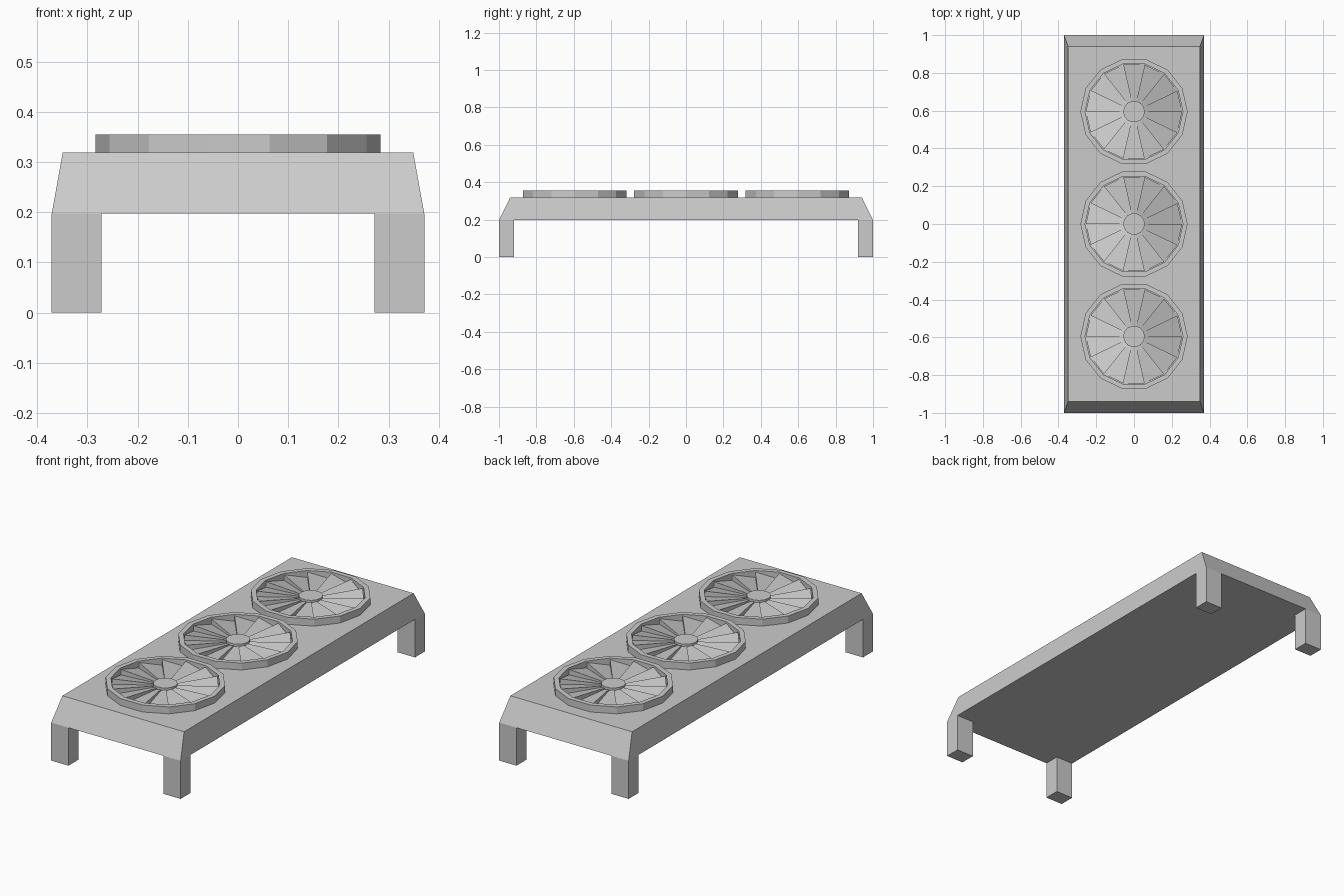
import bpy, bmesh, math

if "Cube" in bpy.data.objects:
    bpy.data.objects.remove(bpy.data.objects["Cube"])

DECK, TOP, UNDER = 0.319, 0.355, 0.197
SIDES = 14
STEP = 2 * math.pi / SIDES


def make(name, bm):
    bmesh.ops.recalc_face_normals(bm, faces=bm.faces[:])
    me = bpy.data.meshes.new(name)
    bm.to_mesh(me)
    bm.free()
    ob = bpy.data.objects.new(name, me)
    bpy.context.collection.objects.link(ob)
    return ob


def skin(bm, rings, cap=True, closed=False):
    """Bridge consecutive point loops with quads."""
    vs = [[bm.verts.new(p) for p in r] for r in rings]
    pairs = list(zip(vs, vs[1:])) + ([(vs[-1], vs[0])] if closed else [])
    for a, b in pairs:
        n = len(a)
        for i in range(n):
            j = (i + 1) % n
            bm.faces.new((a[i], a[j], b[j], b[i]))
    if cap:
        bm.faces.new(vs[0])
        bm.faces.new(vs[-1])


def rect(x0, x1, y0, y1, z):
    return [(x0, y0, z), (x1, y0, z), (x1, y1, z), (x0, y1, z)]


def circle(r, cy, z):
    return [(r * math.cos(i * STEP), cy + r * math.sin(i * STEP), z) for i in range(SIDES)]


# Tapered casing
bm = bmesh.new()
skin(bm, [rect(-0.371, 0.371, -1, 1, UNDER), rect(-0.349, 0.349, -0.94, 0.94, DECK)])
make("casing", bm)

# Four corner legs
for sx, xn in ((-1, "left"), (1, "right")):
    for sy, yn in ((-1, "front"), (1, "back")):
        x0, x1 = sorted((sx * 0.272, sx * 0.371))
        y0, y1 = sorted((sy * 0.92, sy * 1.0))
        bm = bmesh.new()
        skin(bm, [rect(x0, x1, y0, y1, 0), rect(x0, x1, y0, y1, UNDER)])
        make(f"{yn}_{xn}_leg", bm)

# Three fans: rim, hub and pitched blades
R_HUB, R_BLADE, MID, PITCH = 0.057, 0.255, 0.335, 0.056
for label, cy in (("front", -0.595), ("middle", 0.0), ("back", 0.595)):
    bm = bmesh.new()
    skin(bm, [circle(0.284, cy, DECK), circle(0.284, cy, TOP),
              circle(0.259, cy, TOP), circle(0.259, cy, DECK)], cap=False, closed=True)
    make(f"{label}_fan_rim", bm)

    bm = bmesh.new()
    skin(bm, [circle(R_HUB, cy, DECK), circle(R_HUB, cy, 0.347)])
    make(f"{label}_fan_hub", bm)

    bm = bmesh.new()
    for i in range(SIDES):
        a0, a1 = i * STEP, (i + 1) * STEP
        # each blade rises toward its counter-clockwise edge
        corners = [(R_HUB - 0.01, a0, -1), (R_BLADE, a0, -1), (R_BLADE, a1, 1), (R_HUB - 0.01, a1, 1)]
        low = [(r * math.cos(a), cy + r * math.sin(a), DECK) for r, a, s in corners]
        high = [(r * math.cos(a), cy + r * math.sin(a), MID + s * PITCH * r) for r, a, s in corners]
        skin(bm, [low, high])
    make(f"{label}_fan_blades", bm)
